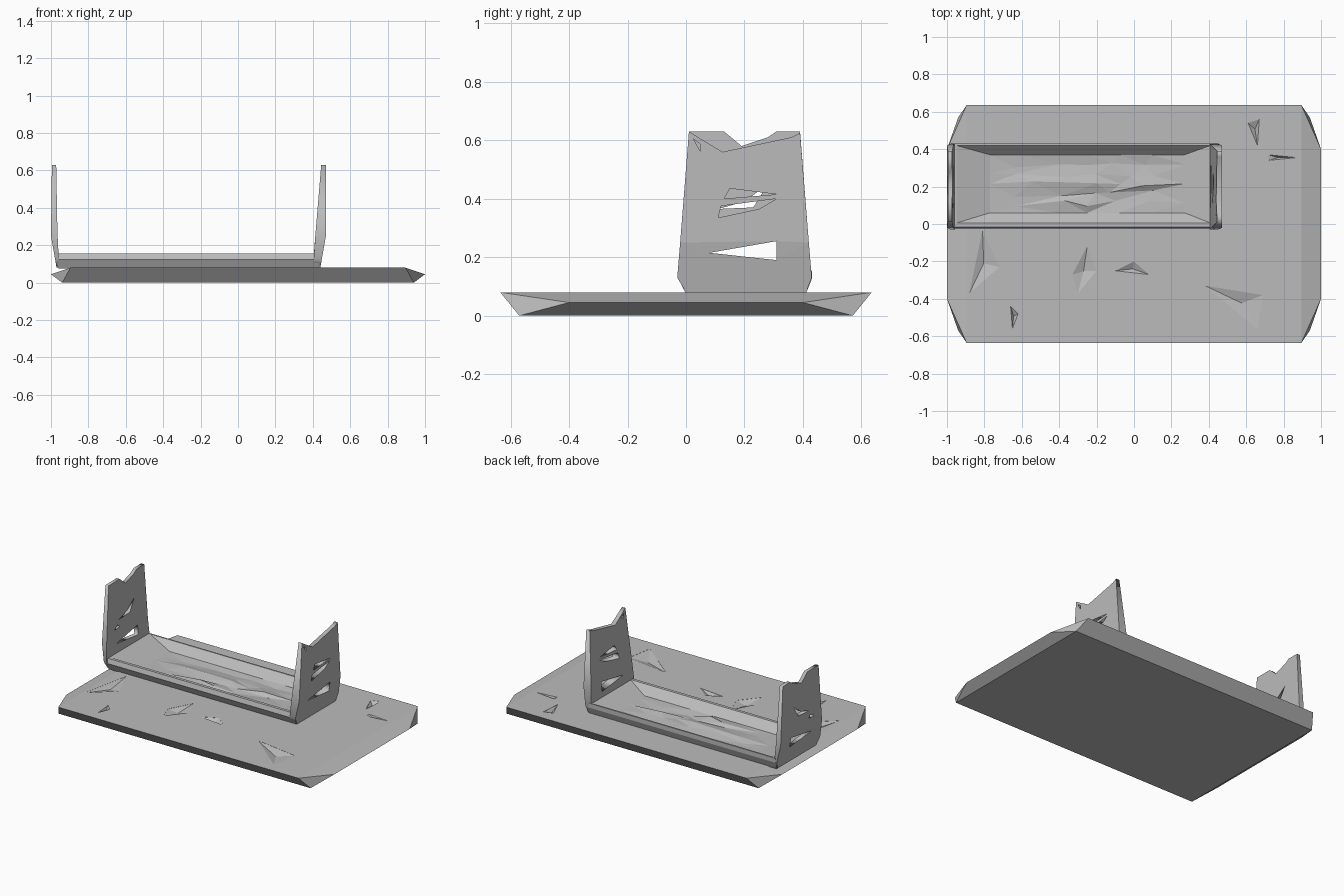
import bpy, bmesh, random
from mathutils import Vector

random.seed(4)
cube = bpy.data.objects.get("Cube")
if cube:
    bpy.data.objects.remove(cube)

grey = bpy.data.materials.new("plain grey")
grey.use_nodes = True
grey.diffuse_color = (0.5, 0.5, 0.5, 1)
grey.node_tree.nodes["Principled BSDF"].inputs["Base Color"].default_value = (0.5, 0.5, 0.5, 1)


def add_object(name, bm):
    bmesh.ops.recalc_face_normals(bm, faces=bm.faces)
    mesh = bpy.data.meshes.new(name)
    bm.to_mesh(mesh)
    bm.free()
    mesh.materials.append(grey)
    ob = bpy.data.objects.new(name, mesh)
    bpy.context.collection.objects.link(ob)
    return ob


def add_hull(bm, points):
    verts = [bm.verts.new(p) for p in points]
    bmesh.ops.convex_hull(bm, input=verts)


def lerp_profile(profile, z):
    """Piecewise linear x for a height z."""
    for (z0, x0), (z1, x1) in zip(profile, profile[1:]):
        if z <= z1:
            return x0 + (x1 - x0) * (z - z0) / (z1 - z0)
    return profile[-1][1]


# Base slab: wide top, pointed ends, narrower underside
bm = bmesh.new()
add_hull(bm, [(sx * x, sy * y, z) for sx in (-1, 1) for sy in (-1, 1)
              for x, y, z in ((0.895, 0.635, 0.08), (1.0, 0.4, 0.045), (0.94, 0.57, 0))])
base = add_object("base_slab", bm)

# Shallow chipped dents in the top of the slab
dents = [
    [(-0.81, -0.03), (-0.72, -0.23), (-0.88, -0.37)],
    [(0.38, -0.33), (0.69, -0.38), (0.66, -0.56)],
    [(0.61, 0.54), (0.67, 0.56), (0.66, 0.42)],
    [(0.72, 0.37), (0.87, 0.355), (0.72, 0.34)],
    [(-0.66, -0.44), (-0.62, -0.48), (-0.65, -0.56)],
    [(-0.33, -0.27), (-0.25, -0.12), (-0.2, -0.25), (-0.3, -0.37)],
    [(0.0, -0.2), (0.08, -0.27), (-0.1, -0.25)],
]
bm = bmesh.new()
for dent in dents:
    mid = sum((Vector(p) for p in dent), Vector((0, 0))) / len(dent)
    add_hull(bm, [(x, y, z) for x, y in dent for z in (0.079, 0.12)] + [(mid.x, mid.y, 0.06)])
cutter = add_object("dent_cutter", bm)
cutter.hide_render = True
mod = base.modifiers.new("dents", "BOOLEAN")
mod.operation, mod.object, mod.solver = "DIFFERENCE", cutter, "EXACT"
bpy.context.view_layer.objects.active = base
bpy.ops.object.modifier_apply(modifier=mod.name)
bpy.data.objects.remove(cutter)

# Long tray: stacked rings from the foot, over the rim, down to the floor
bm = bmesh.new()
rings = []
for x0, x1, y0, y1, z in ((-0.96, 0.44, 0.0, 0.41, 0.075),
                          (-0.97, 0.43, -0.025, 0.43, 0.125),
                          (-0.965, 0.42, -0.015, 0.43, 0.155),
                          (-0.95, 0.41, 0.005, 0.42, 0.155),
                          (-0.77, 0.27, 0.06, 0.37, 0.105)):
    rings.append([bm.verts.new(p) for p in
                  ((x0, y0, z), (x1, y0, z), (x1, y1, z), (x0, y1, z))])
for a, b in zip(rings, rings[1:]):
    for i in range(4):
        j = (i + 1) % 4
        bm.faces.new((a[i], a[j], b[j], b[i]))
bm.faces.new(rings[0][::-1])
floor = bm.faces.new(rings[-1])

# Crumpled facets on the tray floor
bmesh.ops.subdivide_edges(bm, edges=list(floor.edges), cuts=5, use_grid_fill=True)
for v in bm.verts:
    if -0.76 < v.co.x < 0.26 and 0.07 < v.co.y < 0.36:
        v.co += Vector((random.uniform(-0.06, 0.06), random.uniform(-0.02, 0.02),
                        random.uniform(-0.012, 0.016)))
bmesh.ops.triangulate(bm, faces=bm.faces)
add_object("tray", bm)


def end_panel(name, top, holes, inner, outer):
    """Upright panel with openings; its faces follow the inner and outer profiles."""
    outline = [(0.41, 0.08), (0.43, 0.13), (0.42, 0.25)] + top
    outline += [(-0.02, 0.25), (-0.03, 0.13), (0.0, 0.08)]
    curve = bpy.data.curves.new(name, "CURVE")
    curve.dimensions, curve.fill_mode, curve.extrude = "2D", "BOTH", 0.01
    for loop in [outline] + holes:
        spline = curve.splines.new("POLY")
        spline.points.add(len(loop) - 1)
        for point, (y, z) in zip(spline.points, loop):
            point.co = (y, z, 0, 1)
        spline.use_cyclic_u = True
    temp = bpy.data.objects.new(name, curve)
    bpy.context.collection.objects.link(temp)
    bpy.context.view_layer.update()
    mesh = temp.evaluated_get(bpy.context.evaluated_depsgraph_get()).to_mesh()
    bm = bmesh.new()
    bm.from_mesh(mesh)
    temp.to_mesh_clear()
    bpy.data.objects.remove(temp)
    bmesh.ops.remove_doubles(bm, verts=bm.verts, dist=0.0005)
    high, low = (inner, outer) if inner[-1][1] > outer[-1][1] else (outer, inner)
    for v in bm.verts:
        y, z, side = v.co
        v.co = (lerp_profile(high if side > 0 else low, z), y, z)
    add_object(name, bm)


low_slot = [(0.08, 0.215), (0.31, 0.255), (0.31, 0.19)]

# Left end panel, on the +x side
end_panel("left_end_panel",
          [(0.39, 0.625), (0.36, 0.61), (0.125, 0.56), (0.05, 0.605), (0.01, 0.63)],
          [low_slot,
           [(0.11, 0.335), (0.25, 0.365), (0.31, 0.40), (0.12, 0.375)],
           [(0.13, 0.40), (0.31, 0.415), (0.15, 0.435)],
           [(0.025, 0.605), (0.05, 0.585), (0.05, 0.56)]],
          [(0.08, 0.405), (0.15, 0.405), (0.63, 0.445)],
          [(0.08, 0.44), (0.25, 0.47), (0.63, 0.47)])

# Right end panel, on the -x side
end_panel("right_end_panel",
          [(0.39, 0.63), (0.31, 0.63), (0.28, 0.61), (0.19, 0.58), (0.13, 0.63), (0.01, 0.63)],
          [low_slot,
           [(0.11, 0.365), (0.23, 0.37), (0.28, 0.45), (0.2, 0.39)],
           [(0.06, 0.31), (0.12, 0.315), (0.1, 0.335)]],
          [(0.08, -0.955), (0.25, -0.965), (0.63, -0.972)],
          [(0.08, -0.97), (0.25, -1.0), (0.63, -0.995)])
